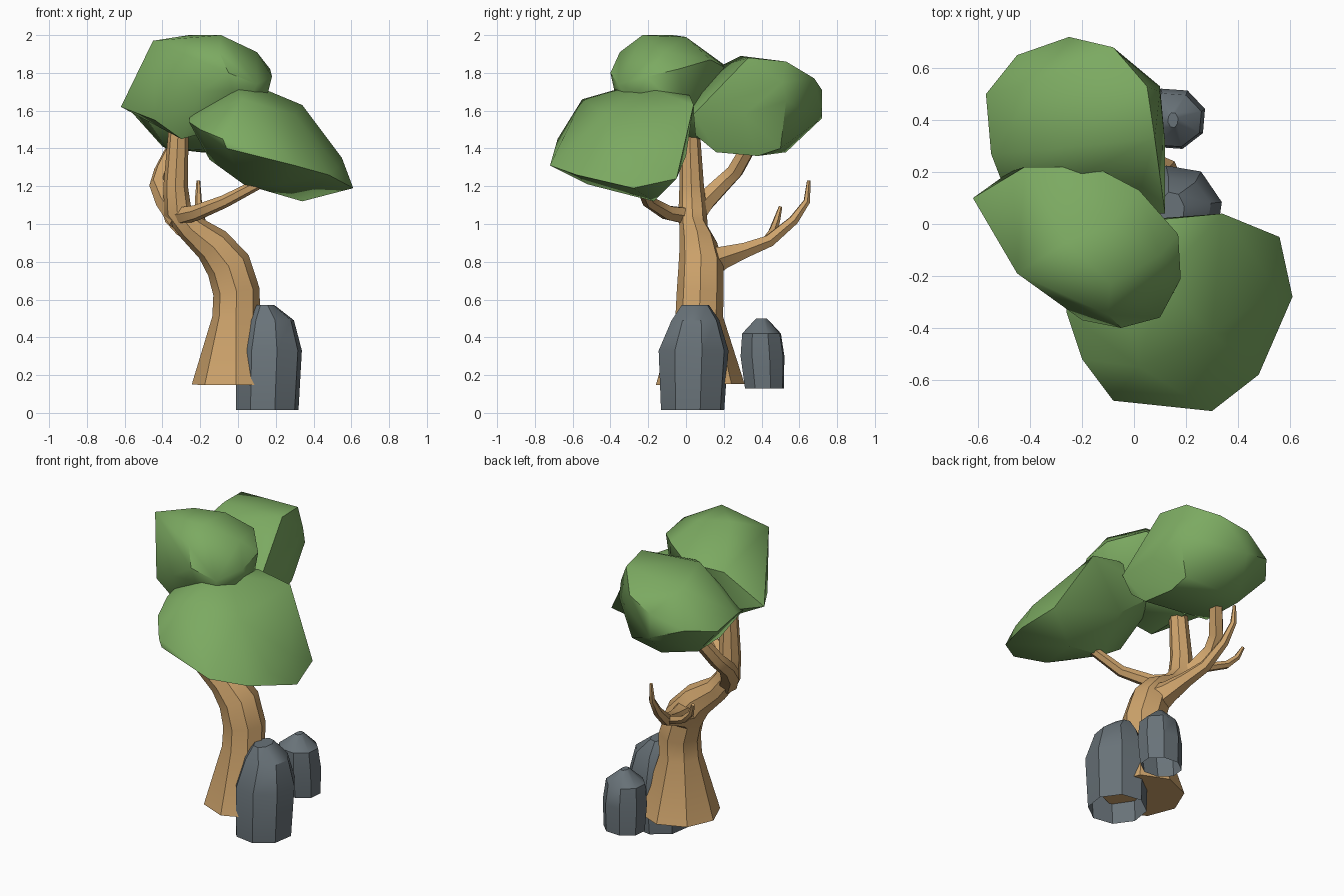
import bpy
import bmesh
from math import cos, sin, tau, radians
from mathutils import Vector

default_cube = bpy.data.objects.get("Cube")
if default_cube:
    bpy.data.objects.remove(default_cube, do_unlink=True)


def make_material(name, colour):
    material = bpy.data.materials.new(name)
    material.use_nodes = True
    material.diffuse_color = (*colour, 1)
    shader = material.node_tree.nodes["Principled BSDF"]
    shader.inputs["Base Color"].default_value = (*colour, 1)
    shader.inputs["Roughness"].default_value = 0.9
    return material


leaf_green = make_material("leaf green", (0.2, 0.4, 0.12))
bark_brown = make_material("bark brown", (0.62, 0.37, 0.15))
stone_grey = make_material("stone grey", (0.14, 0.17, 0.19))


def finish(bm, name, material, smooth_angle):
    """Turn a bmesh into a named, coloured and shaded object."""
    bmesh.ops.recalc_face_normals(bm, faces=bm.faces)
    mesh = bpy.data.meshes.new(name)
    bm.to_mesh(mesh)
    bm.free()
    mesh.materials.append(material)
    obj = bpy.data.objects.new(name, mesh)
    bpy.context.collection.objects.link(obj)
    bpy.ops.object.select_all(action='DESELECT')
    obj.select_set(True)
    bpy.context.view_layer.objects.active = obj
    bpy.ops.object.shade_smooth_by_angle(angle=radians(smooth_angle))
    return obj


def foliage(name, points):
    """Chunky leaf mass: the convex skin around a few corner points."""
    bm = bmesh.new()
    for point in points:
        bm.verts.new(point)
    result = bmesh.ops.convex_hull(bm, input=bm.verts)
    loose = [v for v in result["geom_interior"] if isinstance(v, bmesh.types.BMVert)]
    bmesh.ops.delete(bm, geom=loose, context='VERTS')
    bmesh.ops.dissolve_limit(bm, angle_limit=radians(4), verts=bm.verts, edges=bm.edges)
    return finish(bm, name, leaf_green, 42)


def bridge(bm, rings):
    """Join successive rings of vertices with quads."""
    for low, high in zip(rings, rings[1:]):
        count = len(low)
        for i in range(count):
            j = (i + 1) % count
            bm.faces.new((low[i], low[j], high[j], high[i]))


def limb(name, path, sides=6):
    """Tapering tube along a path of (x, y, z, radius)."""
    bm = bmesh.new()
    centres = [Vector(p[:3]) for p in path]
    side = Vector((1, 0, 0))
    rings = []
    for k, (centre, p) in enumerate(zip(centres, path)):
        ahead = centres[min(k + 1, len(path) - 1)]
        behind = centres[max(k - 1, 0)]
        along = (ahead - behind).normalized()
        side = (side - along * side.dot(along)).normalized()
        other = along.cross(side)
        rings.append([
            bm.verts.new(centre + p[3] * (side * cos(tau * i / sides) + other * sin(tau * i / sides)))
            for i in range(sides)])
    bridge(bm, rings)
    bm.faces.new(rings[0])
    bm.faces.new(rings[-1])
    return finish(bm, name, bark_brown, 35)


def rock(name, levels, turn):
    """Hollow standing stone lofted from levels of (x, y, z, x radius, y radius)."""
    bm = bmesh.new()
    sides = 8
    rings = []
    for x, y, z, rx, ry in levels:
        angles = [tau * (i + turn) / sides for i in range(sides)]
        rings.append([bm.verts.new((x + rx * cos(a), y + ry * sin(a), z)) for a in angles])
    bridge(bm, rings)
    bm.faces.new(rings[-1])
    return finish(bm, name, stone_grey, 35)


# Leaf masses: crown, rear and front
foliage("crown_foliage", [
    (-.62, .1, 1.62), (-.45, -.19, 1.97), (-.44, -.19, 1.55), (-.48, .2, 1.6),
    (-.42, .22, 1.83), (-.15, .22, 1.82), (.02, .13, 1.87), (.17, -.04, 1.82),
    (.18, -.21, 1.78), (.1, -.36, 1.74), (-.05, -.4, 1.8), (-.2, -.37, 1.7),
    (-.03, -.38, 1.71), (.16, -.25, 1.7), (-.26, -.07, 2), (-.09, -.23, 2),
    (-.09, 0, 1.99), (.1, -.12, 1.91), (-.1, -.35, 1.91), (-.3, -.2, 1.45),
    (-.3, .1, 1.45), (0, -.25, 1.53), (.1, 0, 1.58)])

foliage("rear_foliage", [
    (-.57, .5, 1.6), (-.45, .65, 1.63), (-.25, .72, 1.71), (-.25, .72, 1.56),
    (-.08, .68, 1.77), (.1, .53, 1.65), (.1, .51, 1.75), (.12, .31, 1.58),
    (.12, .04, 1.58), (-.55, .27, 1.62), (-.5, .14, 1.58), (-.3, .29, 1.89),
    (.08, .33, 1.88), (.05, .53, 1.86), (-.36, .55, 1.84), (-.2, .19, 1.84),
    (-.38, .2, 1.4), (-.4, .45, 1.41), (-.2, .53, 1.38), (.03, .5, 1.4),
    (.04, .38, 1.36), (.05, .16, 1.38), (-.2, .05, 1.48), (.06, .05, 1.47), (0, .04, 1.66)])

foliage("front_foliage", [
    (.61, -.28, 1.19), (.55, -.25, 1.35), (.56, -.05, 1.24), (.34, .04, 1.63),
    (.13, .02, 1.68), (.53, -.43, 1.3), (.48, -.58, 1.26), (.3, -.72, 1.31),
    (-.08, -.68, 1.45), (-.06, -.68, 1.4), (-.2, -.52, 1.5), (-.26, -.34, 1.54),
    (-.25, -.18, 1.6), (-.11, -.14, 1.73), (.1, -.22, 1.73), (0, -.34, 1.72),
    (.02, -.55, 1.66), (.3, -.42, 1.58), (.34, -.17, 1.12), (.03, -.25, 1.21),
    (.22, -.52, 1.21), (-.15, -.3, 1.34), (-.2, 0, 1.6), (.1, 0, 1.36)])

# Flared, leaning trunk and its upright fork
limb("trunk", [
    (-.01, .075, .15, .235), (-.01, .07, .51, .126), (-.008, .075, .64, .124),
    (-.05, .08, .78, .12), (-.135, .065, .89, .1), (-.25, .04, .98, .075),
    (-.32, .035, 1.07, .075), (-.33, .03, 1.2, .065), (-.315, .02, 1.5, .053)], sides=8)

# Branches that carry the leaf masses
limb("rear_branch", [
    (-.31, .03, 1.02, .062), (-.38, .1, 1.12, .058), (-.42, .19, 1.21, .05),
    (-.4, .26, 1.28, .046), (-.33, .34, 1.42, .042)])
limb("front_branch", [
    (-.31, .02, 1.04, .05), (-.22, -.1, 1.06, .042),
    (-.07, -.2, 1.12, .034), (.14, -.25, 1.23, .028)])

# Bare low branch with a side twig
limb("low_branch", [
    (-.06, .08, .78, .11), (-.1, .19, .82, .068), (-.13, .31, .86, .046),
    (-.17, .44, .91, .036), (-.2, .57, 1.02, .028), (-.21, .64, 1.12, .019),
    (-.21, .65, 1.23, .01)])
limb("side_twig", [
    (-.16, .42, .9, .028), (-.31, .46, .96, .024), (-.37, .48, 1.02, .019),
    (-.4, .5, 1.09, .01)])

# Standing stones beside the trunk
rock("large_rock", [
    (.155, .035, .015, .17, .172), (.165, .04, .33, .178, .19),
    (.165, .05, .49, .135, .13), (.145, .05, .57, .05, .075)], 0.3)
rock("small_rock", [
    (.145, .415, .13, .128, .108), (.145, .405, .3, .135, .122),
    (.145, .4, .42, .12, .108), (.15, .4, .5, .02, .03)], 0.4)
